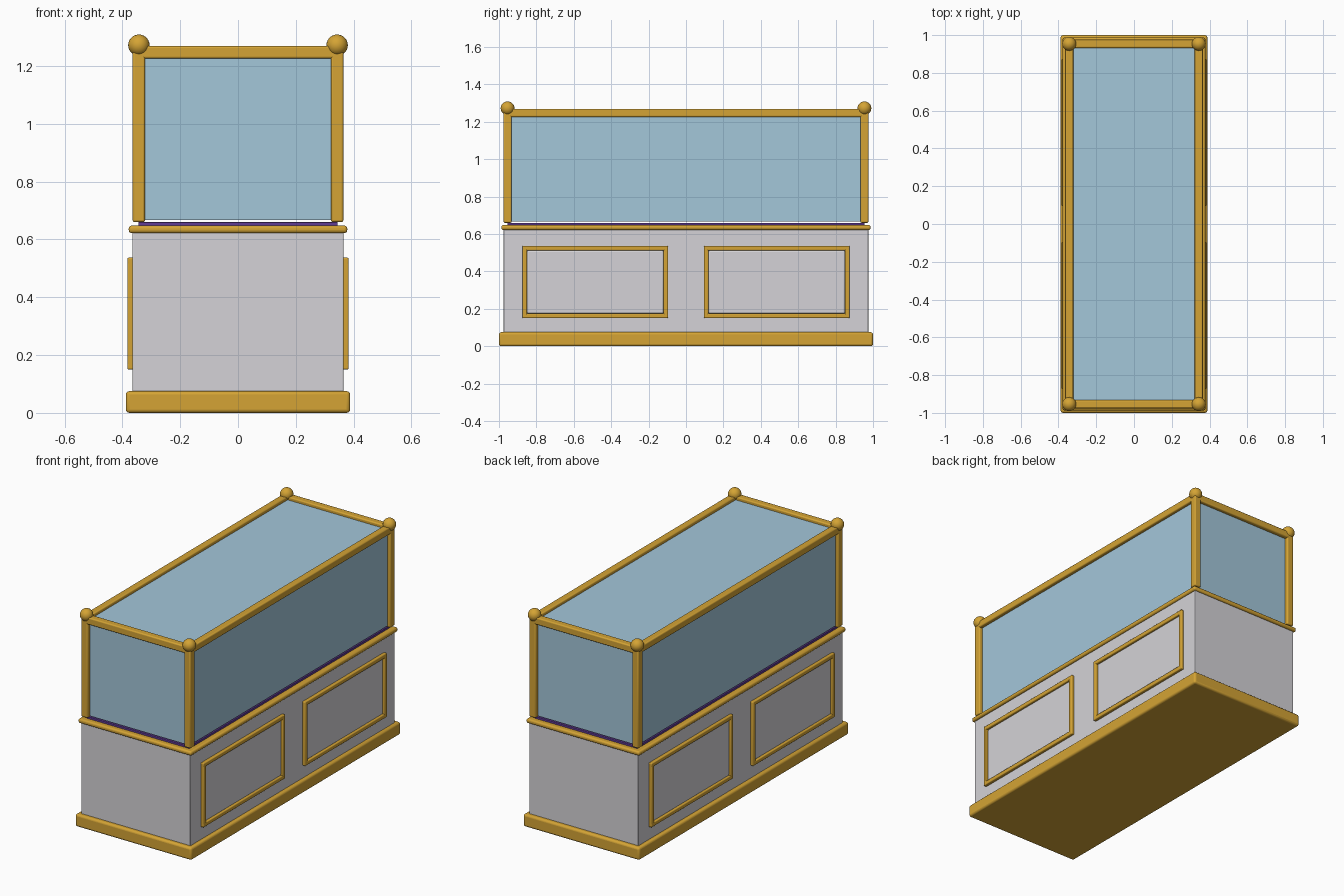
import bpy
import math

cube = bpy.data.objects.get("Cube")
if cube:
    bpy.data.objects.remove(cube, do_unlink=True)


def material(name, rgb):
    mat = bpy.data.materials.new(name)
    mat.use_nodes = True
    colour = (*rgb, 1.0)
    mat.diffuse_color = colour
    mat.node_tree.nodes["Principled BSDF"].inputs["Base Color"].default_value = colour
    return mat


gold = material("gold", (0.66, 0.37, 0.035))
grey = material("pale_grey", (0.66, 0.65, 0.68))
glass = material("blue_glass", (0.37, 0.57, 0.70))
purple = material("purple_velvet", (0.12, 0.045, 0.30))


def finish(obj, name, mat):
    obj.name = name
    obj.data.materials.append(mat)
    bpy.ops.object.shade_smooth_by_angle(angle=math.radians(40))
    return obj


def box(name, low, high, mat, bevel=0.0):
    """Box between two corners, with optional rounded edges."""
    centre = [(a + b) / 2 for a, b in zip(low, high)]
    bpy.ops.mesh.primitive_cube_add(size=1, location=centre)
    obj = bpy.context.object
    obj.scale = [b - a for a, b in zip(low, high)]
    bpy.ops.object.transform_apply(location=False, rotation=False, scale=True)
    if bevel:
        mod = obj.modifiers.new("rounded_edges", "BEVEL")
        mod.width = bevel
        mod.segments = 3
    return finish(obj, name, mat)


def slab(name, x, y, z0, z1, mat, bevel=0.0):
    """Box centred on the vertical axis."""
    return box(name, (-x, -y, z0), (x, y, z1), mat, bevel)


# Lower cabinet
slab("plinth", 0.388, 1.0, 0, 0.075, gold, 0.012)
slab("cabinet", 0.365, 0.975, 0.004, 0.63, grey, 0.004)
slab("counter_trim", 0.378, 0.987, 0.622, 0.648, gold, 0.01)
slab("velvet_liner", 0.345, 0.955, 0.64, 0.66, purple, 0.003)

# Glass case
slab("glass_case", 0.344, 0.954, 0.667, 1.25, glass)

# Corner posts, ball finials and top rails
PX, PY, HALF = 0.343, 0.954, 0.0215
for sx, side in ((-1, "right"), (1, "left")):
    for sy, end in ((-1, "front"), (1, "back")):
        x, y = sx * PX, sy * PY
        box(f"{end}_{side}_post", (x - HALF, y - HALF, 0.66),
            (x + HALF, y + HALF, 1.26), gold, 0.007)
        bpy.ops.mesh.primitive_uv_sphere_add(segments=24, ring_count=14,
                                             radius=0.037, location=(x, y, 1.272))
        finish(bpy.context.object, f"{end}_{side}_finial", gold)
    box(f"{side}_top_rail", (sx * PX - HALF, -PY, 1.226),
        (sx * PX + HALF, PY, 1.269), gold, 0.007)
for sy, end in ((-1, "front"), (1, "back")):
    box(f"{end}_top_rail", (-PX, sy * PY - HALF, 1.226),
        (PX, sy * PY + HALF, 1.269), gold, 0.007)

# Framed panels on the long sides
Y0, Y1, Z0, Z1, W = 0.095, 0.875, 0.15, 0.537, 0.025
for sx, side in ((-1, "right"), (1, "left")):
    xs = sorted((sx * 0.355, sx * 0.383))
    panel_xs = sorted((sx * 0.355, sx * 0.374))
    for sy, end in ((-1, "front"), (1, "back")):
        ya, yb = sorted((sy * Y0, sy * Y1))
        label = f"{end}_{side}_panel"
        box(label, (panel_xs[0], ya + W, Z0 + W),
            (panel_xs[1], yb - W, Z1 - W), grey, 0.008)
        for part, a, b in (("lower", Z0, Z0 + W), ("upper", Z1 - W, Z1)):
            box(f"{label}_{part}_moulding", (xs[0], ya, a), (xs[1], yb, b), gold, 0.005)
        for part, a, b in (("first", ya, ya + W), ("second", yb - W, yb)):
            box(f"{label}_{part}_upright", (xs[0], a, Z0), (xs[1], b, Z1), gold, 0.005)
